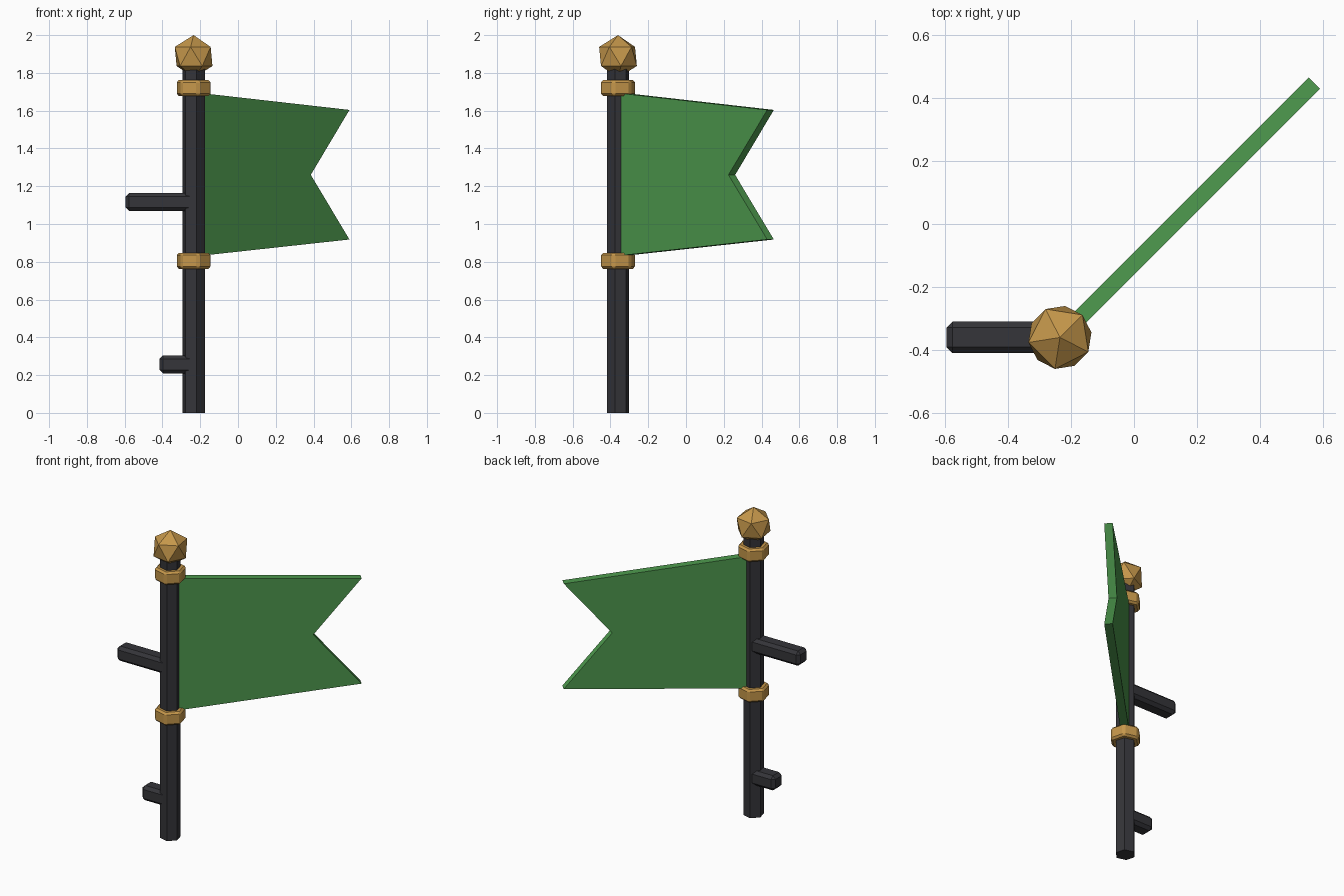
import bpy, bmesh
from math import radians, cos, sin
from mathutils import Matrix, Vector

if "Cube" in bpy.data.objects:
    bpy.data.objects.remove(bpy.data.objects["Cube"])

PX, PY = -0.235, -0.36          # pole axis
TURN = radians(45)              # flag direction


def material(name, rgb):
    m = bpy.data.materials.new(name)
    m.diffuse_color = (*rgb, 1)
    m.use_nodes = True
    m.node_tree.nodes["Principled BSDF"].inputs["Base Color"].default_value = m.diffuse_color
    return m


DARK = material("dark_metal", (0.035, 0.035, 0.041))
GOLD = material("gold", (0.56, 0.31, 0.07))
GREEN = material("green_cloth", (0.075, 0.32, 0.075))


def finish(name, bm, mat, matrix, bevel=0):
    bmesh.ops.transform(bm, matrix=matrix, verts=bm.verts)
    if bevel:
        bmesh.ops.bevel(bm, geom=bm.edges[:], offset=bevel, segments=1,
                        profile=0.5, affect='EDGES')
    bmesh.ops.recalc_face_normals(bm, faces=bm.faces)
    me = bpy.data.meshes.new(name)
    bm.to_mesh(me)
    bm.free()
    me.materials.append(mat)
    ob = bpy.data.objects.new(name, me)
    bpy.context.collection.objects.link(ob)
    return ob


def hex_prism(name, radius, z0, z1, mat, bevel=0):
    bm = bmesh.new()
    ring = [bm.verts.new((radius * cos(radians(60 * i)), radius * sin(radians(60 * i)), z0))
            for i in range(6)]
    base = bm.faces.new(ring)
    top = bmesh.ops.extrude_face_region(bm, geom=[base])["geom"]
    bmesh.ops.translate(bm, vec=(0, 0, z1 - z0),
                        verts=[v for v in top if isinstance(v, bmesh.types.BMVert)])
    if base.is_valid is False or len(bm.faces) < 8:
        bm.faces.new(ring)
    finish(name, bm, mat, Matrix.Translation((PX, PY, 0)) @ Matrix.Rotation(TURN, 4, 'Z'), bevel)


def peg(name, x_end, z):
    x0 = PX
    bm = bmesh.new()
    bmesh.ops.create_cube(bm, size=1)
    size = Matrix.Diagonal((x0 - x_end, 0.1, 0.096, 1))
    finish(name, bm, DARK, Matrix.Translation(((x0 + x_end) / 2, PY, z)) @ size, 0.019)


# Pole and its two collars
hex_prism("pole", 0.0615, 0, 1.82, DARK)
for name, z in (("lower_collar", 0.805), ("upper_collar", 1.72)):
    hex_prism(name, 0.0955, z - 0.042, z + 0.042, GOLD, 0.012)

# Faceted ball on top
bm = bmesh.new()
bmesh.ops.create_icosphere(bm, subdivisions=1, radius=0.113)
finish("finial", bm, GOLD,
       Matrix.Translation((PX, PY, 1.887)) @ Matrix.Rotation(TURN, 4, 'Z'))

# Side pegs
peg("upper_peg", -0.595, 1.117)
peg("lower_peg", -0.415, 0.257)

# Swallow-tailed flag: (distance from pole axis, height)
outline = [(0.03, 0.832), (1.142, 0.918), (0.852, 1.26), (1.142, 1.604), (0.03, 1.693)]
half = 0.025
bm = bmesh.new()
front = [bm.verts.new((d, -half, z)) for d, z in outline]
back = [bm.verts.new((d, half, z)) for d, z in outline]
bm.faces.new(front)
bm.faces.new(back[::-1])
for i in range(5):
    j = (i + 1) % 5
    bm.faces.new((front[j], front[i], back[i], back[j]))
finish("flag", bm, GREEN,
       Matrix.Translation((PX, PY, 0)) @ Matrix.Rotation(TURN, 4, 'Z'))
